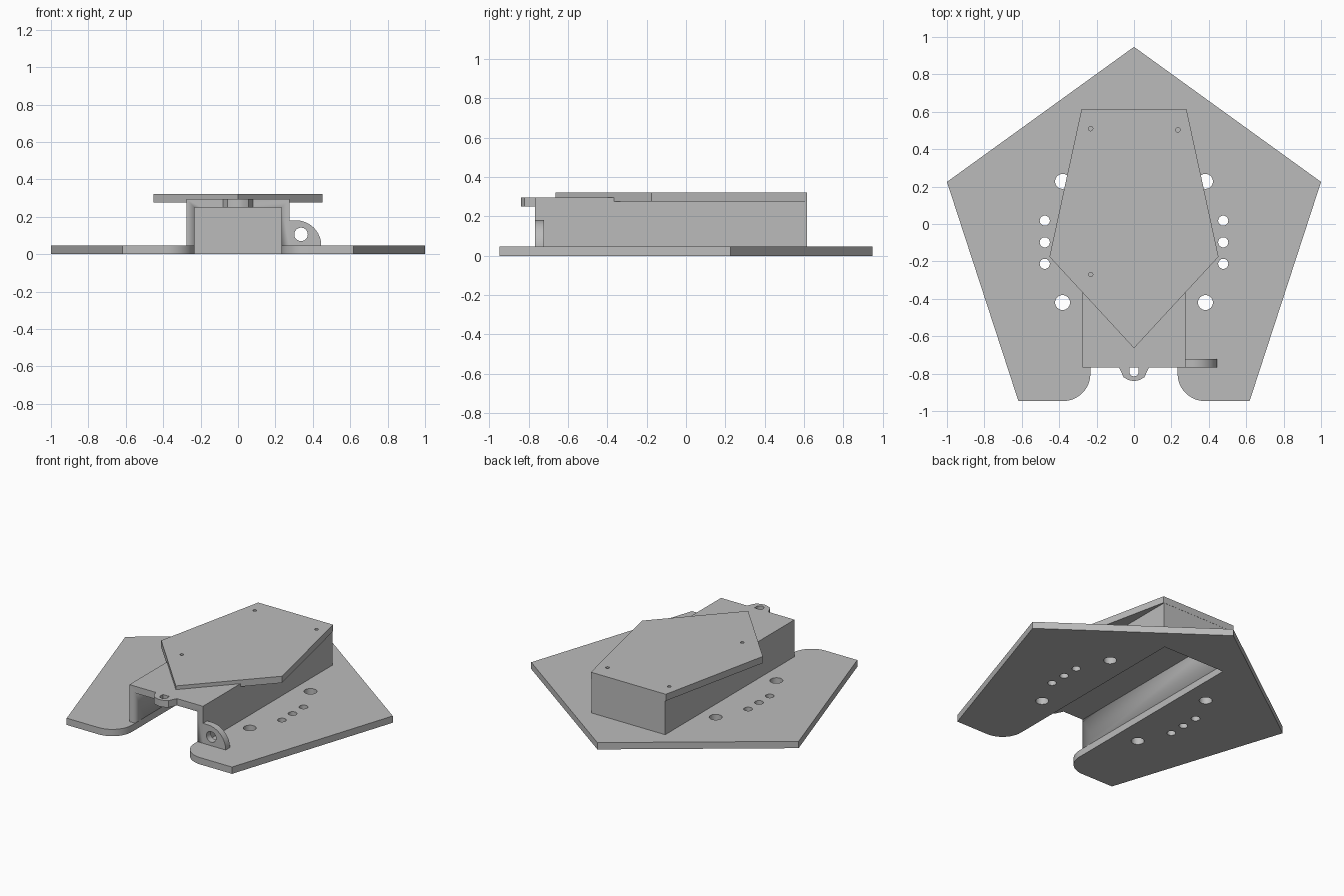
import bpy, bmesh, math

if "Cube" in bpy.data.objects:
    bpy.data.objects.remove(bpy.data.objects["Cube"])

grey = bpy.data.materials.new("matte grey")
grey.diffuse_color = (0.5, 0.5, 0.5, 1)
grey.use_nodes = True
grey.node_tree.nodes["Principled BSDF"].inputs["Base Color"].default_value = grey.diffuse_color


def arc(cx, cy, r, a0, a1, n=12):
    """Points along an arc, angles in degrees."""
    return [(cx + r * math.cos(math.radians(a0 + (a1 - a0) * i / n)),
             cy + r * math.sin(math.radians(a0 + (a1 - a0) * i / n))) for i in range(n + 1)]


def circle(cx, cy, r, n=32):
    return arc(cx, cy, r, 0, 360, n)[:-1]


def mirrored(half):
    """Close a half outline by mirroring it across x = 0."""
    return half + [(-x, y) for x, y in reversed(half) if abs(x) > 1e-6]


def prism(name, outline, lo, hi, holes=(), upright=False):
    """Extrude an outline with holes along z, or along y when upright."""
    curve = bpy.data.curves.new(name, 'CURVE')
    curve.dimensions = '2D'
    curve.fill_mode = 'BOTH'
    curve.extrude = (hi - lo) / 2
    for pts in [outline, *holes]:
        s = curve.splines.new('POLY')
        s.points.add(len(pts) - 1)
        for p, (x, y) in zip(s.points, pts):
            p.co = (x, y, 0, 1)
        s.use_cyclic_u = True
    ob = bpy.data.objects.new(name, curve)
    bpy.context.collection.objects.link(ob)
    mid = (lo + hi) / 2
    ob.location = (0, mid, 0) if upright else (0, 0, mid)
    if upright:
        ob.rotation_euler.x = math.pi / 2
    bpy.ops.object.select_all(action='DESELECT')
    ob.select_set(True)
    bpy.context.view_layer.objects.active = ob
    bpy.ops.object.convert(target='MESH')
    ob = bpy.context.view_layer.objects.active
    # weld the caps to the sides
    bm = bmesh.new()
    bm.from_mesh(ob.data)
    bmesh.ops.remove_doubles(bm, verts=bm.verts, dist=1e-5)
    bmesh.ops.recalc_face_normals(bm, faces=bm.faces)
    bm.to_mesh(ob.data)
    bm.free()
    ob.data.materials.clear()
    ob.data.materials.append(grey)
    bpy.ops.object.shade_smooth_by_angle(angle=math.radians(30))
    return ob


def box(name, x, y0, y1, z0, z1):
    return prism(name, [(-x, y0), (x, y0), (x, y1), (-x, y1)], z0, z1)


# Pentagonal base plate with a front slot, rounded slot mouth and bolt holes
front, slot, r = -0.947, 0.233, 0.147
base = mirrored([(0, 0.947), (1, 0.225), (0.618, front)]
                + arc(slot + r, front + r, r, -90, -180) + [(slot, 0.57)])
holes = []
for s in (-1, 1):
    holes += [circle(s * 0.382, y, 0.04) for y in (0.228, -0.42)]
    holes += [circle(s * 0.477, y, 0.027) for y in (0.018, -0.098, -0.213)]
prism("base_plate", base, 0, 0.046, holes)

# Hollow housing: open at the bottom and front, closed at the back
housing = box("housing", 0.275, -0.767, 0.615, 0.046, 0.296)
cavity = box("cavity_cutter", slot, -0.9, 0.57, -0.1, 0.25)
cut = housing.modifiers.new("cavity", 'BOOLEAN')
cut.object = cavity
cut.operation = 'DIFFERENCE'
cut.solver = 'EXACT'
cavity.hide_render = True
cavity.hide_viewport = True

# Pentagonal cover plate with pin holes
cover = mirrored([(0.28, 0.616), (0.452, -0.175), (0, -0.664)])
prism("cover_plate", cover, 0.276, 0.321,
      [circle(x, y, 0.012, 16) for x, y in ((-0.232, 0.51), (0.235, 0.503), (-0.232, -0.27))])

# Front loop with a small slotted eye
outer = [(-0.08, -0.767), (-0.055, -0.82), (-0.03, -0.834), (0, -0.84),
         (0.03, -0.834), (0.055, -0.82), (0.08, -0.767)]
inner = [(0.025, -0.767)] + arc(0, -0.79, 0.025, 0, -180, 10) + [(-0.025, -0.767)]
prism("front_loop", outer + inner, 0.25, 0.296)

# Rounded side lug with a through hole
lug = [(0.275, 0.046)] + arc(0.31, 0.046, 0.135, 0, 90, 16) + [(0.275, 0.181)]
prism("side_lug", lug, -0.767, -0.722, [circle(0.337, 0.106, 0.036)], upright=True)
